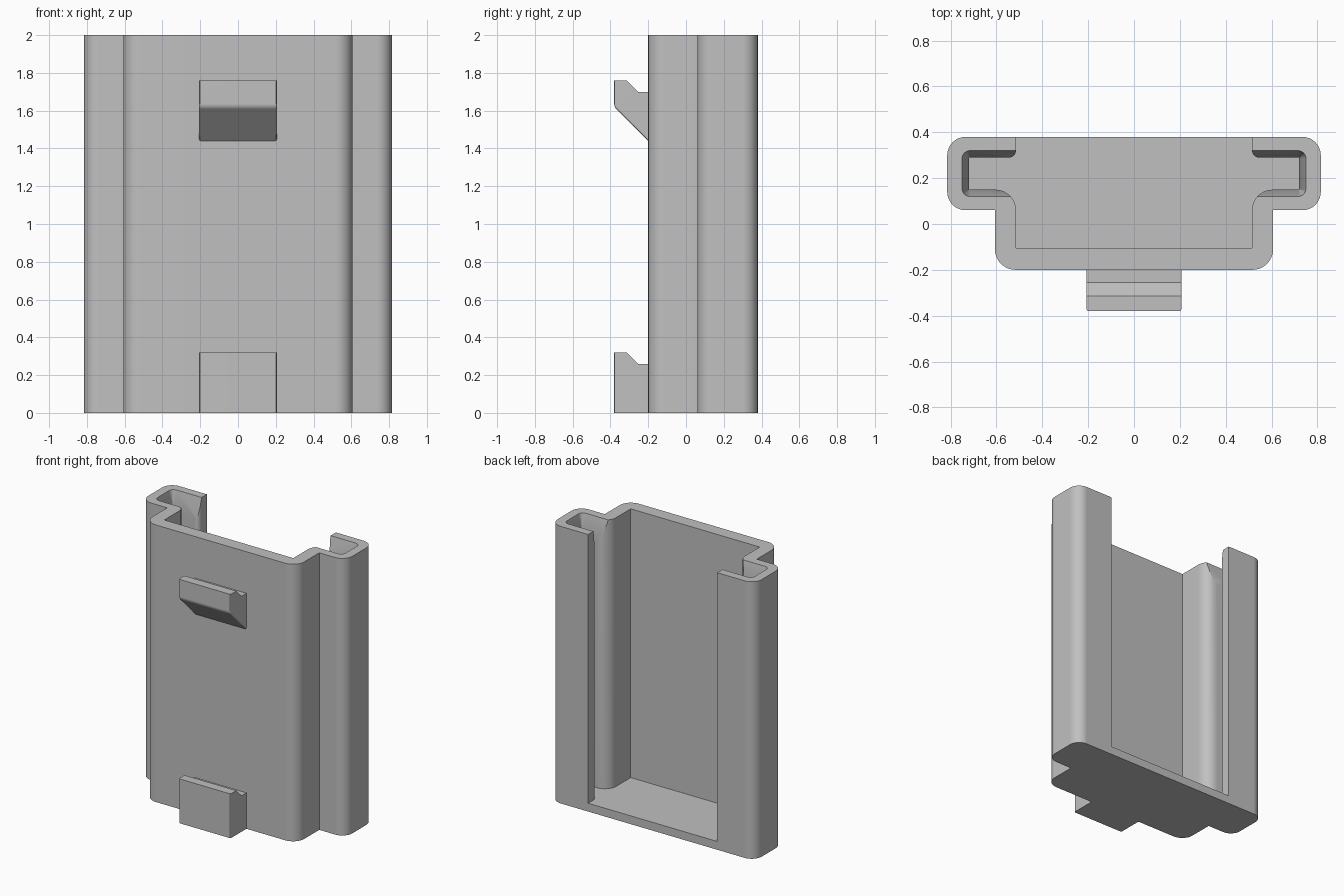
import bpy
import bmesh
import math
from mathutils import Vector

if "Cube" in bpy.data.objects:
    bpy.data.objects.remove(bpy.data.objects["Cube"], do_unlink=True)

grey = bpy.data.materials.new("matte grey")
grey.use_nodes = True
GREY = (0.53, 0.53, 0.53, 1)
grey.diffuse_color = GREY
grey.node_tree.nodes["Principled BSDF"].inputs["Base Color"].default_value = GREY


def fillet(corners, steps=8):
    """Round each (x, y, radius) corner of a closed right-angled or slanted outline."""
    out = []
    for i, (x, y, r) in enumerate(corners):
        p = Vector((x, y))
        if r == 0:
            out.append(p)
            continue
        a = (Vector(corners[i - 1][:2]) - p).normalized()
        b = (Vector(corners[(i + 1) % len(corners)][:2]) - p).normalized()
        half = a.angle(b) / 2
        centre = p + (a + b).normalized() * (r / math.sin(half))
        start = p + a * (r / math.tan(half)) - centre
        end = p + b * (r / math.tan(half)) - centre
        sweep = start.angle(end)
        for k in range(steps + 1):
            t = k / steps
            out.append(centre + (start * math.sin((1 - t) * sweep)
                                 + end * math.sin(t * sweep)) / math.sin(sweep))
    return out


def mirrored(half):
    return half + [(-x, y, r) for x, y, r in reversed(half)]


def loft(name, rings):
    """Solid between two matching rings of 3D points."""
    bm = bmesh.new()
    low, high = [[bm.verts.new(p) for p in ring] for ring in rings]
    n = len(low)
    bm.faces.new(low)
    bm.faces.new(high)
    for i in range(n):
        j = (i + 1) % n
        bm.faces.new((low[i], low[j], high[j], high[i]))
    bmesh.ops.recalc_face_normals(bm, faces=bm.faces)
    mesh = bpy.data.meshes.new(name)
    bm.to_mesh(mesh)
    bm.free()
    mesh.materials.append(grey)
    obj = bpy.data.objects.new(name, mesh)
    bpy.context.collection.objects.link(obj)
    return obj


def column(name, outline, z0, z1):
    return loft(name, [[(p.x, p.y, z) for p in outline] for z in (z0, z1)])


def activate(obj):
    bpy.ops.object.select_all(action="DESELECT")
    obj.select_set(True)
    bpy.context.view_layer.objects.active = obj


def cut(obj, cutter):
    activate(obj)
    mod = obj.modifiers.new("cut", "BOOLEAN")
    mod.operation = "DIFFERENCE"
    mod.solver = "EXACT"
    mod.object = cutter
    bpy.ops.object.modifier_apply(modifier=mod.name)
    bpy.data.objects.remove(cutter, do_unlink=True)


def finish(obj):
    activate(obj)
    bpy.ops.object.shade_smooth_by_angle(angle=math.radians(30))
    obj.modifiers.new("clean shading", "WEIGHTED_NORMAL").keep_sharp = True


# Holder body: stepped outline with side flanges
outer = mirrored([(0.607, -0.2, 0.09), (0.607, 0.06, 0),
                  (0.815, 0.06, 0.08), (0.815, 0.38, 0.08)])
body = column("holder_body", fillet(outer), 0, 2)

# Open-backed cavity with a slot running into each flange, above a thin floor
inner = mirrored([(0.515, -0.105, 0), (0.515, 0.15, 0.09), (0.72, 0.15, 0),
                  (0.72, 0.29, 0), (0.515, 0.29, 0.03), (0.515, 0.5, 0)])
cut(body, column("cavity_cutter", fillet(inner), 0.06, 2.1))

# Flared mouth at the top of the slots
FLARE, DEPTH = 0.03, 0.15


def mouth(z):
    grow = FLARE * (z - 2 + DEPTH) / DEPTH
    ring = fillet(mirrored([(0.72 + grow, 0.15 - grow, 0.005 + grow),
                            (0.72 + grow, 0.29 + grow, 0.005 + grow)]))
    return [(p.x, p.y, z) for p in ring]


cut(body, loft("mouth_cutter", [mouth(2 - DEPTH), mouth(2.02)]))
finish(body)


# Hooks on the front: y, z profile extruded sideways, front side edges softened
def hook(name, profile):
    obj = loft(name, [[(x, p.x, p.y) for p in fillet(profile)] for x in (-0.207, 0.207)])
    bm = bmesh.new()
    bm.from_mesh(obj.data)
    edges = []
    for e in bm.edges:
        caps = [f for f in e.link_faces if abs(f.normal.x) > 0.9]
        sides = [f for f in e.link_faces if f.normal.y < -0.3 and f.normal.z < 0.1]
        if caps and sides:
            edges.append(e)
    bmesh.ops.bevel(bm, geom=edges, offset=0.01, segments=3,
                    profile=0.5, affect="EDGES", clamp_overlap=True)
    bm.to_mesh(obj.data)
    bm.free()
    finish(obj)


def hook_top(z):
    return [(-0.38, z, 0), (-0.315, z, 0), (-0.255, z - 0.06, 0), (-0.19, z - 0.06, 0)]


hook("lower_hook", hook_top(0.32) + [(-0.19, 0, 0), (-0.38, 0, 0)])
hook("upper_hook", hook_top(1.76) + [(-0.19, 1.43, 0), (-0.38, 1.62, 0.04)])
